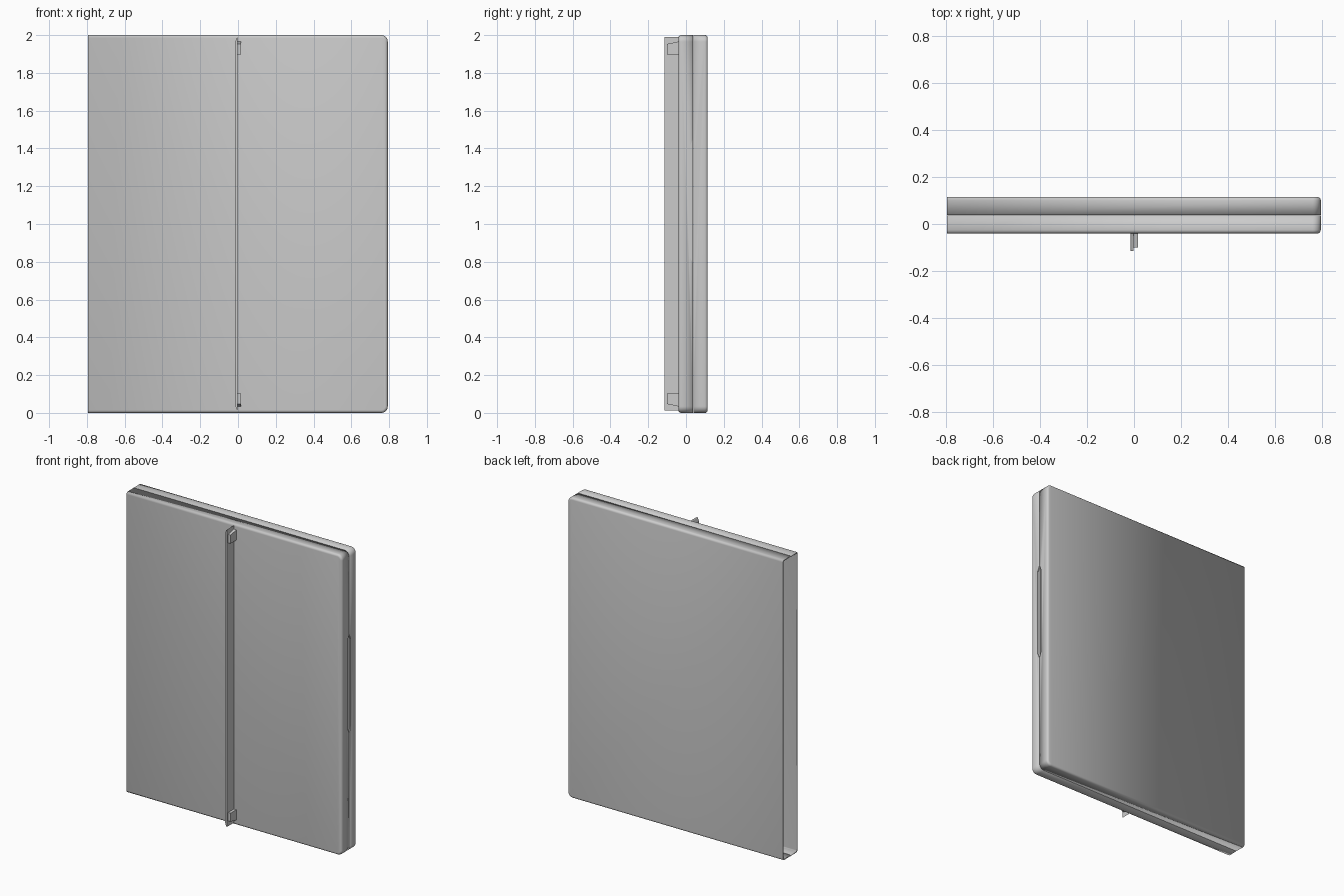
import bpy, bmesh, math

if "Cube" in bpy.data.objects:
    bpy.data.objects.remove(bpy.data.objects["Cube"])

W, H = 0.793, 2.0             # half width, height
CORNER, RIM, WALL = 0.035, 0.015, 0.01
SEAM = 0.0375


def finish(name, bm):
    mesh = bpy.data.meshes.new(name)
    bm.to_mesh(mesh)
    bm.free()
    ob = bpy.data.objects.new(name, mesh)
    bpy.context.collection.objects.link(ob)
    return ob


def ring(bm, inset, y):
    # Outline open on the left, with rounded right corners
    pts = [(-W, H - inset)]
    for cz, start in ((H - CORNER, 90), (CORNER, 0)):
        for i in range(9):
            a = math.radians(start - i * 90 / 8)
            r = CORNER - inset
            pts.append((W - CORNER + r * math.cos(a), cz + r * math.sin(a)))
    pts.append((-W, inset))
    return [bm.verts.new((x, y, z)) for x, z in pts]


def half_shell(name, y_seam, y_out):
    s = 1 if y_out > y_seam else -1
    bm = bmesh.new()
    rings = [ring(bm, 0, y_seam)]
    for i in range(6):
        a = math.radians(i * 18)
        rings.append(ring(bm, RIM * (1 - math.cos(a)), y_out - s * RIM * (1 - math.sin(a))))
    for lo, hi in zip(rings, rings[1:]):
        for i in range(len(lo) - 1):
            bm.faces.new((lo[i], lo[i + 1], hi[i + 1], hi[i]))
    cap = bm.faces.new(rings[-1])
    bmesh.ops.recalc_face_normals(bm, faces=bm.faces)
    cap.normal_update()
    if cap.normal.y * s < 0:
        bmesh.ops.reverse_faces(bm, faces=bm.faces)
    ob = finish(name, bm)
    mod = ob.modifiers.new("wall", 'SOLIDIFY')
    mod.thickness, mod.offset = WALL, -1
    return ob


def prism(name, pts, axis, a, b):
    # Extrude a 2D profile along x (points are y, z) or y (points are x, z)
    bm = bmesh.new()
    place = (lambda u, v, t: (t, u, v)) if axis == 'x' else (lambda u, v, t: (u, t, v))
    lo, hi = ([bm.verts.new(place(u, v, t)) for u, v in pts] for t in (a, b))
    bm.faces.new(lo)
    bm.faces.new(hi)
    for i in range(len(pts)):
        j = (i + 1) % len(pts)
        bm.faces.new((lo[i], lo[j], hi[j], hi[i]))
    bmesh.ops.recalc_face_normals(bm, faces=bm.faces)
    return finish(name, bm)


# Case halves meeting at the centre seam
front = half_shell("front_shell", SEAM - 0.001, -0.04)
back = half_shell("back_shell", SEAM + 0.001, 0.115)

# Finger grip recess in the right edge
cutter = prism("grip_cutter", [(0.018, 0.83), (SEAM, 0.79), (0.052, 0.83),
                               (0.052, 1.41), (SEAM, 1.45), (0.018, 1.41)],
               'x', W - 0.006, W + 0.05)
cutter.hide_render = True
cutter.hide_viewport = True
for ob in (front, back):
    mod = ob.modifiers.new("grip", 'BOOLEAN')
    mod.operation, mod.object, mod.solver = 'DIFFERENCE', cutter, 'EXACT'
    bpy.ops.object.select_all(action='DESELECT')
    bpy.context.view_layer.objects.active = ob
    ob.select_set(True)
    bpy.ops.object.shade_smooth_by_angle(angle=math.radians(30))

# Spine fin on the front, ends tapered
prism("spine_fin", [(-0.002, 0.012), (-0.002, 1.99), (-0.007, 1.985), (-0.014, 1.965),
                    (-0.014, 0.037), (-0.007, 0.017)], 'y', -0.115, -0.039)

# Hinge blocks beside the fin, mirrored top and bottom
for name, f in (("top_hinge_block", lambda z: z), ("bottom_hinge_block", lambda z: H - z)):
    pts = [(-0.039, 1.897), (-0.1, 1.897), (-0.1, 1.953), (-0.039, 1.966)]
    prism(name, [(y, f(z)) for y, z in pts], 'x', -0.003, 0.016)
